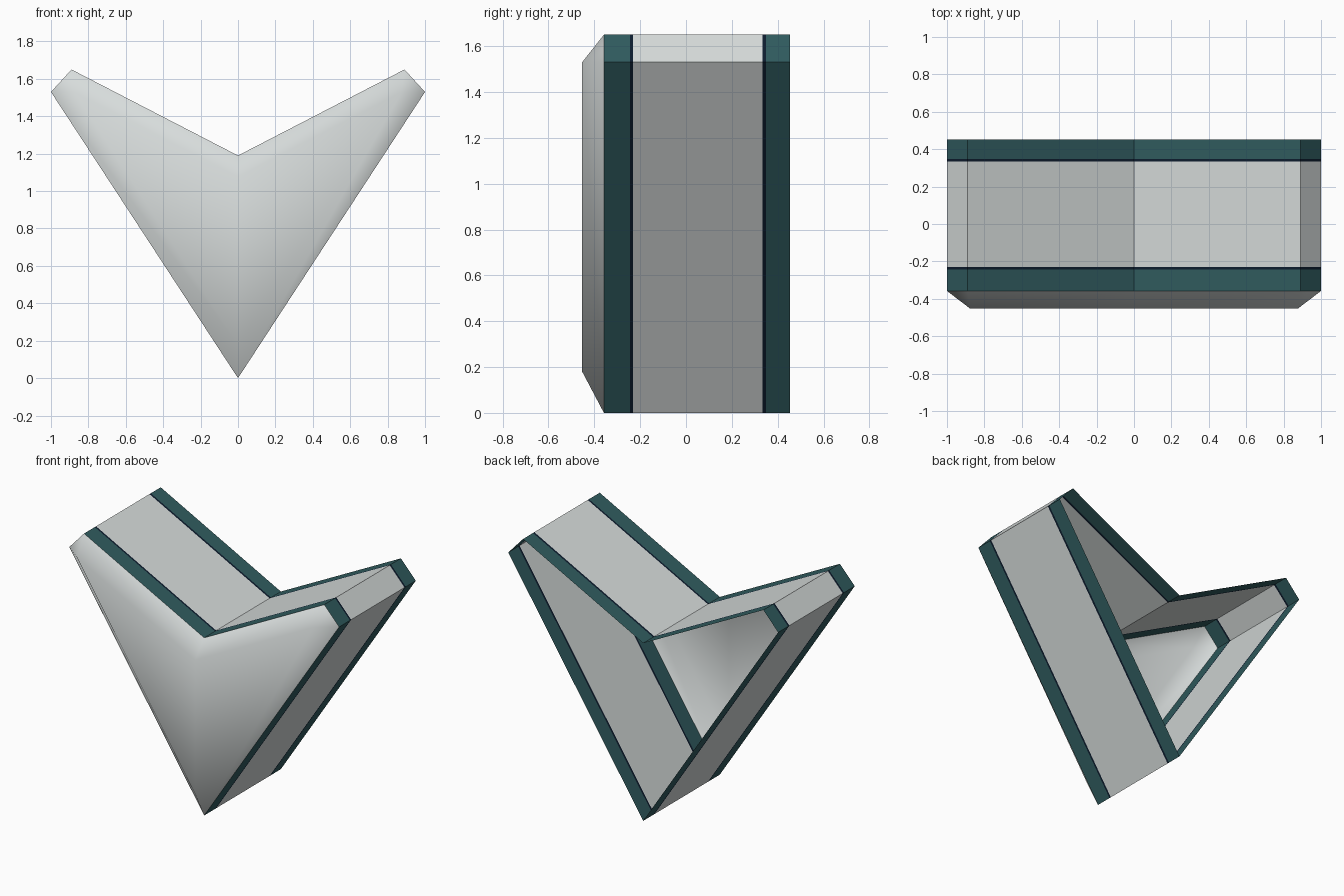
import bpy, bmesh

if "Cube" in bpy.data.objects:
    bpy.data.objects.remove(bpy.data.objects["Cube"])


def material(name, rgb):
    m = bpy.data.materials.new(name)
    m.diffuse_color = (*rgb, 1.0)
    m.use_nodes = True
    m.node_tree.nodes["Principled BSDF"].inputs["Base Color"].default_value = m.diffuse_color
    return m


GREY = material("pale grey", (0.68, 0.715, 0.71))
TEAL = material("dark teal", (0.03, 0.107, 0.115))
NAVY = material("navy line", (0.004, 0.012, 0.028))

# V-shaped outline in x, z (counter-clockwise seen from the front)
OUTLINE = [(0, 0), (1, 1.53), (0.89, 1.65), (0, 1.19), (-0.89, 1.65), (-1, 1.53)]
FRONT, BACK = -0.358, 0.453


def make_object(name, bm, mats):
    mesh = bpy.data.meshes.new(name)
    bm.to_mesh(mesh)
    bm.free()
    for m in mats:
        mesh.materials.append(m)
    obj = bpy.data.objects.new(name, mesh)
    bpy.context.collection.objects.link(obj)
    return obj


def ring(bm, pts, y):
    return [bm.verts.new((x, y, z)) for x, z in pts]


# Thin open-backed shell, banded along its depth
bm = bmesh.new()
depths = [FRONT, -0.244, -0.231, 0.334, 0.348, BACK]
bands = [1, 2, 0, 2, 1]
rings = [ring(bm, OUTLINE, y) for y in depths]
for a, b, colour in zip(rings, rings[1:], bands):
    for i in range(6):
        j = (i + 1) % 6
        f = bm.faces.new((a[i], b[i], b[j], a[j]))
        f.material_index = colour
bmesh.ops.reverse_faces(bm, faces=[f for f in bm.faces if f.normal.length < 0])
bm.normal_update()
# outer bottom wall of the +x arm must face down and outward
if next(f for f in bm.faces if f.calc_center_median().x > 0).normal.z > 0:
    bmesh.ops.reverse_faces(bm, faces=bm.faces[:])
make_object("outer_shell", bm, [GREY, TEAL, NAVY])

# Smooth bevelled front cover
bm = bmesh.new()
rim = ring(bm, OUTLINE, FRONT)
low, right, notch, left = ring(
    bm, [(0, 0.18), (0.875, 1.53), (0, 1.077), (-0.875, 1.53)], -BACK)
inner = [low, right, right, notch, left, left]
for i in range(6):
    j = (i + 1) % 6
    corners = [rim[i], rim[j], inner[j]]
    if inner[i] is not inner[j]:
        corners.append(inner[i])
    bm.faces.new(corners)
bm.faces.new((low, right, notch))
bm.faces.new((low, notch, left))
for f in bm.faces:
    f.smooth = True
make_object("front_cover", bm, [GREY])
